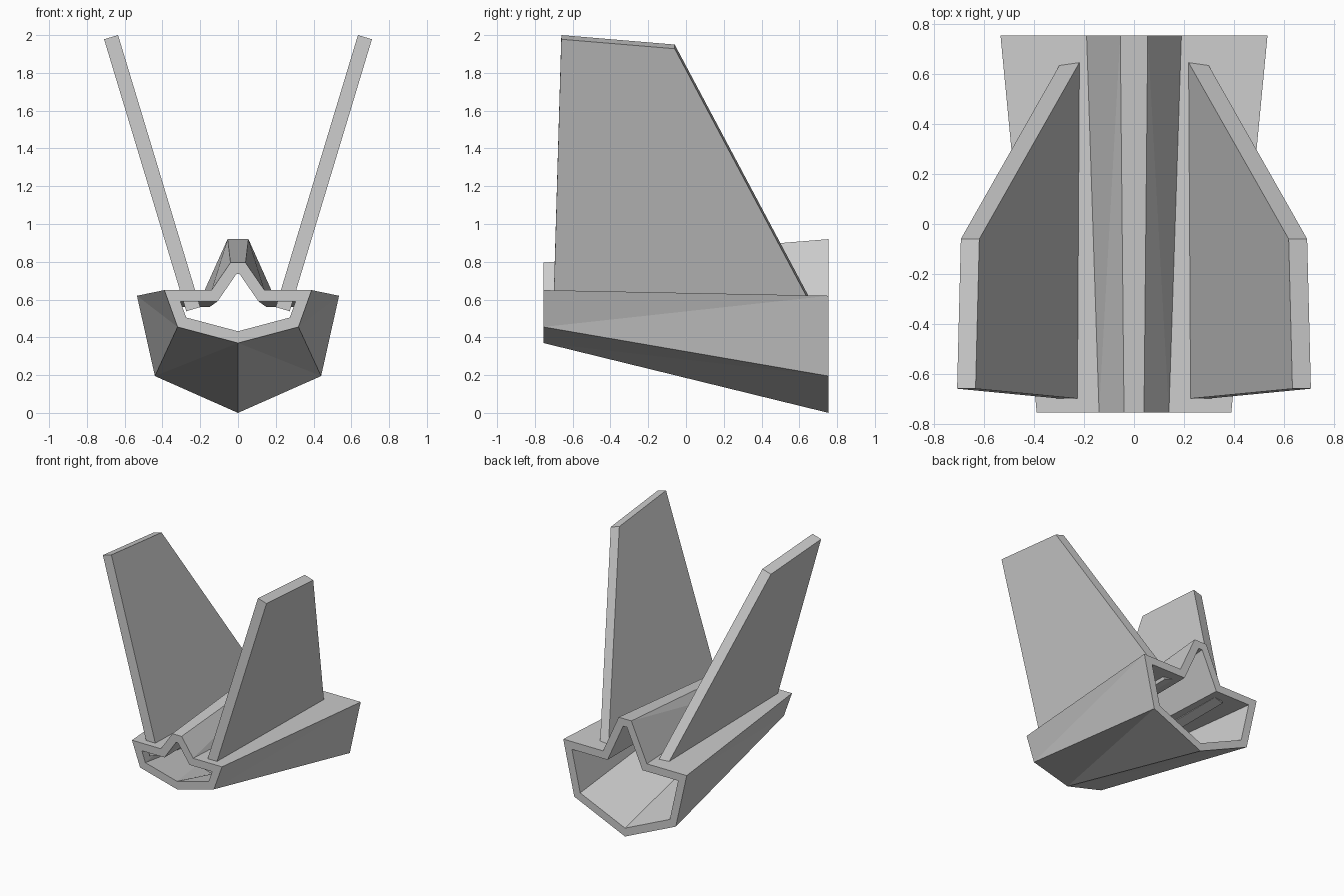
import bpy, bmesh
from mathutils import Vector

if "Cube" in bpy.data.objects:
    bpy.data.objects.remove(bpy.data.objects["Cube"])

HALF_LEN = 0.755
WALL = 0.06


def make_object(name, verts, faces):
    bm = bmesh.new()
    vs = [bm.verts.new(v) for v in verts]
    for f in faces:
        bm.faces.new([vs[i] for i in f])
    bmesh.ops.recalc_face_normals(bm, faces=bm.faces)
    me = bpy.data.meshes.new(name)
    bm.to_mesh(me)
    bm.free()
    ob = bpy.data.objects.new(name, me)
    bpy.context.collection.objects.link(ob)
    return ob


def full_loop(half):
    """Mirror a right-hand half profile into a closed counter-clockwise loop."""
    return half + [(-x, z) for x, z in reversed(half) if x > 0]


def inset(loop, d):
    """Mitred inward offset of a counter-clockwise loop."""
    out, n = [], len(loop)
    for i in range(n):
        p0, p, p1 = (Vector(loop[(i + k) % n]) for k in (-1, 0, 1))
        a, b = (p - p0).normalized(), (p1 - p).normalized()
        na, nb = Vector((-a.y, a.x)), Vector((-b.y, b.x))
        out.append(tuple(p + (na + nb) * d / (1 + na.dot(nb))))
    return out


# Hull: open-ended tapered shell lofted between two cross-sections
front = full_loop([(0, 0.37), (0.32, 0.455), (0.39, 0.65), (0.14, 0.65), (0.04, 0.795)])
# the front ridge sits a little narrower and lower than the rear one
back = full_loop([(0, 0.0), (0.44, 0.195), (0.535, 0.62), (0.19, 0.62), (0.055, 0.92)])
n = len(front)
verts = []
for loop, y in ((front, -HALF_LEN), (back, HALF_LEN)):
    for ring in (loop, inset(loop, WALL)):
        verts += [(x, y, z) for x, z in ring]
faces = []
for i in range(n):
    j = (i + 1) % n
    for o in (0, n):                       # outer skin, inner skin
        f0, f1, b0, b1 = o + i, o + j, 2 * n + o + i, 2 * n + o + j
        if i < n // 2:                     # mirrored creases left and right
            faces += [(f0, f1, b1), (f0, b1, b0)]
        else:
            faces += [(f0, f1, b0), (f1, b1, b0)]
    for o in (0, 2 * n):                   # end rims
        faces.append((o + i, o + j, o + n + j, o + n + i))
make_object("hull_shell", verts, faces)

# Fins: leaning tapered plates, side outline given as (y, z) of the inner face
outline = [(-0.702, 0.56), (-0.66, 2.0), (-0.06, 1.95), (0.68, 0.56)]
lean = (0.635 - 0.20) / (2.0 - 0.56)
thick = Vector((0.074, 0, -0.022))
for side, name in ((1, "fin_right"), (-1, "fin_left")):
    inner = [Vector((0.20 + (z - 0.56) * lean, y, z)) for y, z in outline]
    pts = inner + [p + thick for p in inner]
    quads = [(0, 1, 2, 3), (7, 6, 5, 4)]
    quads += [(i, (i + 1) % 4, (i + 1) % 4 + 4, i + 4) for i in range(4)]
    make_object(name, [(side * p.x, p.y, p.z) for p in pts], quads)
